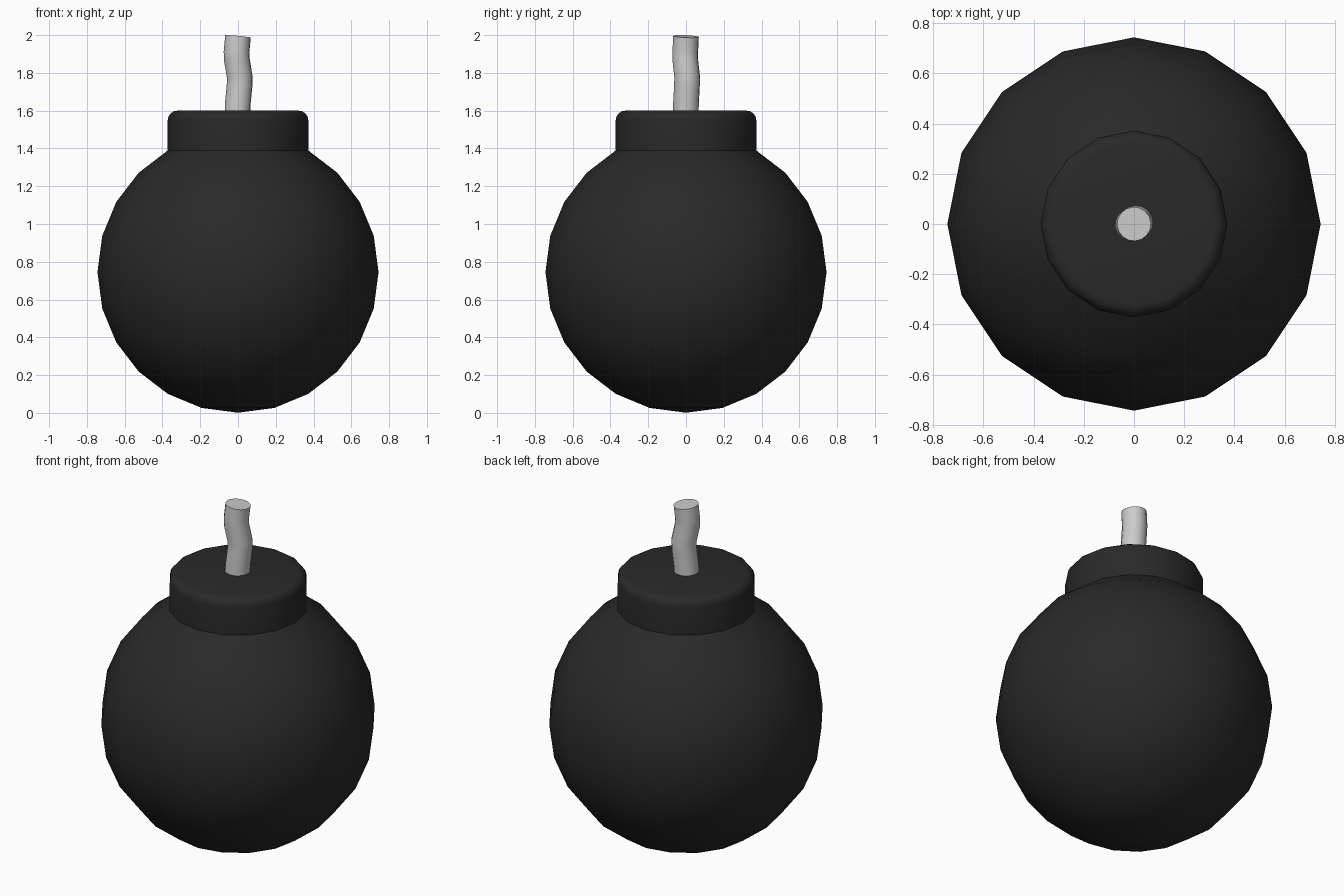
import bpy, bmesh
from math import sin, cos, pi, radians

if "Cube" in bpy.data.objects:
    bpy.data.objects.remove(bpy.data.objects["Cube"])

R, CZ, SIDES = 0.744, 0.745, 16


def finish(obj, angle):
    bpy.ops.object.select_all(action='DESELECT')
    obj.select_set(True)
    bpy.context.view_layer.objects.active = obj
    bpy.ops.object.shade_smooth_by_angle(angle=radians(angle))


# Body profile: 15 degree steps of a sphere up to 60 degrees, then a collar
profile = [(R * cos(radians(a)), CZ + R * sin(radians(a))) for a in range(-75, 61, 15)]
collar_r, top, bevel = R * cos(radians(60)), 1.6, 0.05
for i in range(5):
    t = i / 4 * pi / 2
    profile.append((collar_r - bevel + bevel * cos(t), top - bevel + bevel * sin(t)))

# Round body with its collar, revolved as one shell
bm = bmesh.new()
rings = [[bm.verts.new((r * cos(2 * pi * k / SIDES), r * sin(2 * pi * k / SIDES), z))
          for k in range(SIDES)] for r, z in profile]
pole = bm.verts.new((0, 0, CZ - R))
for k in range(SIDES):
    n = (k + 1) % SIDES
    bm.faces.new((pole, rings[0][n], rings[0][k]))
    for a, b in zip(rings, rings[1:]):
        bm.faces.new((a[k], a[n], b[n], b[k]))
bm.faces.new(rings[-1])
bmesh.ops.recalc_face_normals(bm, faces=bm.faces)
mesh = bpy.data.meshes.new("body")
bm.to_mesh(mesh)
bm.free()
body = bpy.data.objects.new("body", mesh)
bpy.context.collection.objects.link(body)
black = bpy.data.materials.new("black")
black.diffuse_color = (0.022, 0.022, 0.022, 1)
black.use_nodes = True
black.node_tree.nodes["Principled BSDF"].inputs["Base Color"].default_value = black.diffuse_color
mesh.materials.append(black)
finish(body, 35)

# Wavy fuse: tube along a gently kinked path, tilted at the tip
path = [(-0.003, -0.001, 1.58), (-0.001, 0, 1.64), (0.008, 0.005, 1.73), (0.009, 0.006, 1.78),
        (-0.006, -0.004, 1.87), (-0.008, -0.004, 1.91), (0, 0, 1.993)]
curve = bpy.data.curves.new("fuse", 'CURVE')
curve.dimensions = '3D'
curve.bevel_depth = 0.068
curve.bevel_resolution = 6
curve.use_fill_caps = True
spline = curve.splines.new('POLY')
spline.points.add(len(path) - 1)
for p, co in zip(spline.points, path):
    p.co = (*co, 1)
tube = bpy.data.objects.new("fuse_path", curve)
bpy.context.collection.objects.link(tube)
fuse_mesh = bpy.data.meshes.new_from_object(tube.evaluated_get(bpy.context.evaluated_depsgraph_get()))
bpy.data.objects.remove(tube)
fuse = bpy.data.objects.new("fuse", fuse_mesh)
bpy.context.collection.objects.link(fuse)
finish(fuse, 35)
